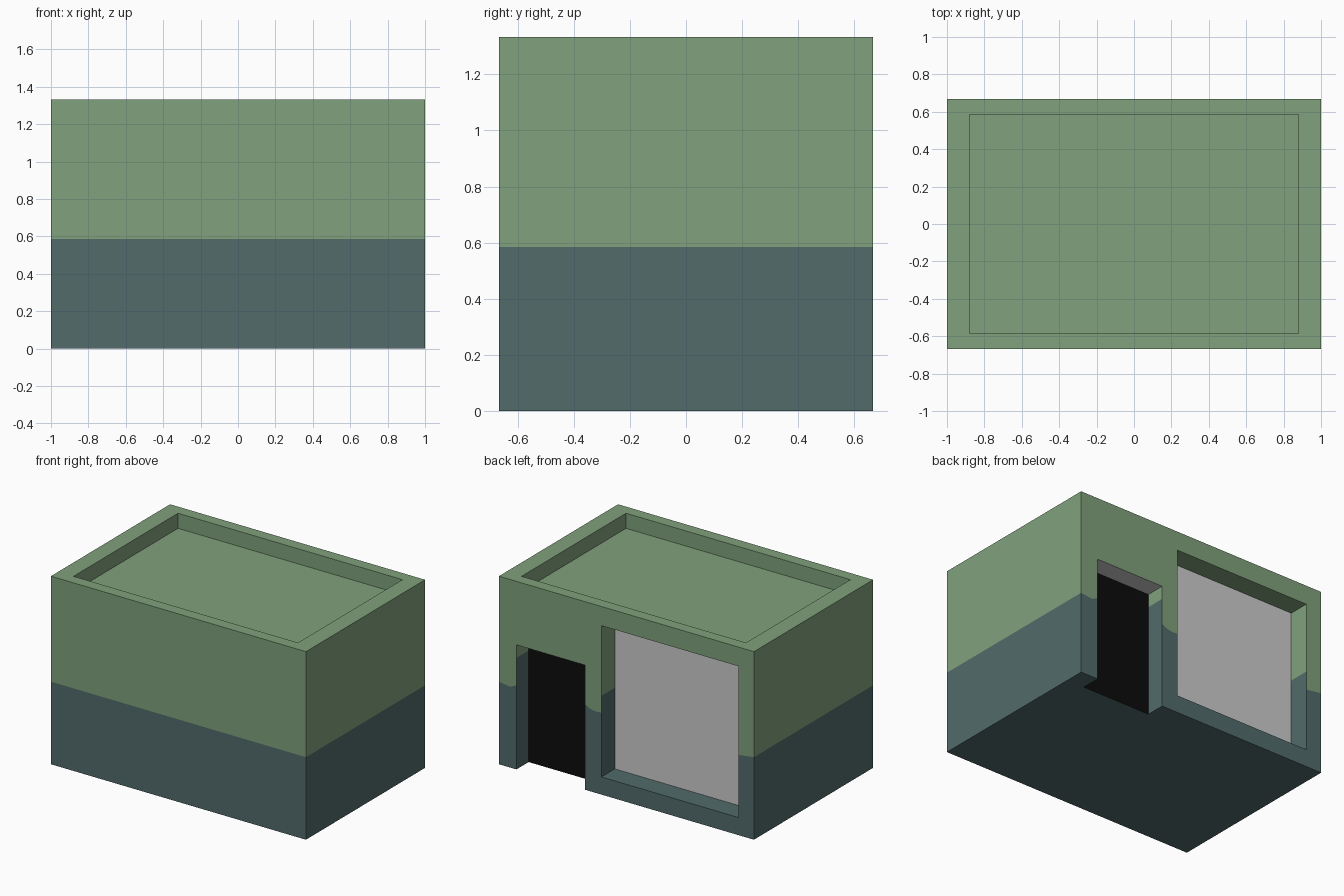
import bpy, bmesh
from mathutils import Vector

if "Cube" in bpy.data.objects:
    bpy.data.objects.remove(bpy.data.objects["Cube"])


def material(name, rgb):
    def lin(v):
        v /= 255
        return v / 12.92 if v <= 0.04045 else ((v + 0.055) / 1.055) ** 2.4
    m = bpy.data.materials.new(name)
    m.diffuse_color = (*[lin(c) for c in rgb], 1)
    m.use_nodes = True
    m.node_tree.nodes["Principled BSDF"].inputs["Base Color"].default_value = m.diffuse_color
    return m


MATS = [material("dark_teal", (82, 107, 107)),
        material("sage_green", (128, 161, 124)),
        material("light_grey", (204, 204, 204)),
        material("black", (12, 12, 12))]
TEAL, GREEN, GREY, BLACK = range(4)

X, Y, Z = 1.0, 0.667, 1.333           # half width, half depth, height
SPLIT = 0.585                         # paint line
RX, RY, RZ = 0.88, 0.585, 1.226       # sunken roof
D0, D1, DT, DY = 0.325, 0.863, 0.883, 0.53          # doorway
W0, W1, WB, WT, WY = -0.877, 0.196, 0.125, 1.197, 0.517  # window opening


def build(name, faces):
    """faces: (points, outward direction, colour)"""
    bm = bmesh.new()
    for pts, out, col in faces:
        f = bm.faces.new([bm.verts.new(p) for p in pts])
        f.normal_update()
        if f.normal.dot(Vector(out)) < 0:
            f.normal_flip()
        f.material_index = col
    bmesh.ops.remove_doubles(bm, verts=bm.verts, dist=1e-5)
    me = bpy.data.meshes.new(name)
    bm.to_mesh(me)
    bm.free()
    for m in MATS:
        me.materials.append(m)
    ob = bpy.data.objects.new(name, me)
    bpy.context.collection.objects.link(ob)
    return ob


def upright(a, b, z0, z1):
    return [(*a, z0), (*b, z0), (*b, z1), (*a, z1)]


def flat(x0, x1, y0, y1, z):
    return [(x0, y0, z), (x1, y0, z), (x1, y1, z), (x0, y1, z)]


def two_tone(a, b, out, z0, z1, split):
    return [(upright(a, b, z0, split), out, TEAL),
            (upright(a, b, split, z1), out, GREEN)]


def pier(line):
    """Full-height back wall strip with an uneven paint line of (x, z) points"""
    xa, xb = line[0][0], line[-1][0]
    mid = [(x, Y, z) for x, z in line]
    return [([(xb, Y, 0), (xa, Y, 0)] + mid, (0, 1, 0), TEAL),
            ([(xb, Y, Z), (xa, Y, Z)] + mid, (0, 1, 0), GREEN)]


# front and side walls
walls = two_tone((-X, -Y), (X, -Y), (0, -1, 0), 0, Z, SPLIT)
for s in (-1, 1):
    walls += two_tone((s * X, -Y), (s * X, Y), (s, 0, 0), 0, Z, SPLIT)

# back wall around the two openings
walls += pier([(-X, SPLIT), (W0, 0.568)])
walls += pier([(W1, 0.58), (0.25, 0.578), (0.285, 0.585), (D0, 0.605)])
walls += pier([(D1, 0.597), (0.91, 0.573), (X, SPLIT)])
walls += [(upright((D0, Y), (D1, Y), DT, Z), (0, 1, 0), GREEN),
          (upright((W0, Y), (W1, Y), WT, Z), (0, 1, 0), GREEN),
          (upright((W0, Y), (W1, Y), 0, WB), (0, 1, 0), TEAL)]

# reveals of the doorway and the window
for x, s in ((D0, 1), (D1, -1)):
    walls += two_tone((x, DY), (x, Y), (s, 0, 0), 0, DT, 0.79)
for x, s in ((W0, 1), (W1, -1)):
    walls += two_tone((x, WY), (x, Y), (s, 0, 0), WB, WT, 0.70)
walls += [(flat(D0, D1, DY, Y, DT), (0, 0, -1), GREY),
          (flat(W0, W1, WY, Y, WT), (0, 0, -1), GREEN),
          (flat(W0, W1, WY, Y, WB), (0, 0, 1), TEAL)]
build("walls", walls)

# underside, notched at the doorway
build("base", [(flat(-X, X, -Y, DY, 0), (0, 0, -1), TEAL),
               (flat(-X, D0, DY, Y, 0), (0, 0, -1), TEAL),
               (flat(D1, X, DY, Y, 0), (0, 0, -1), TEAL)])

# roof with parapet
roof = [(flat(-RX, RX, -RY, RY, RZ), (0, 0, 1), GREEN)]
for s in (-1, 1):
    roof += [
        ([(-X, s * Y, Z), (X, s * Y, Z), (RX, s * RY, Z), (-RX, s * RY, Z)],
         (0, 0, 1), GREEN),
        ([(s * X, -Y, Z), (s * X, Y, Z), (s * RX, RY, Z), (s * RX, -RY, Z)],
         (0, 0, 1), GREEN),
        (upright((-RX, s * RY), (RX, s * RY), RZ, Z), (0, -s, 0), GREEN),
        (upright((s * RX, -RY), (s * RX, RY), RZ, Z), (-s, 0, 0), GREEN)]
build("roof", roof)

# door and window panels
build("door", [(upright((D0, DY), (D1, DY), 0, DT), (0, 1, 0), BLACK)])
build("window_pane", [(upright((W0, WY), (W1, WY), WB, WT), (0, 1, 0), GREY)])
